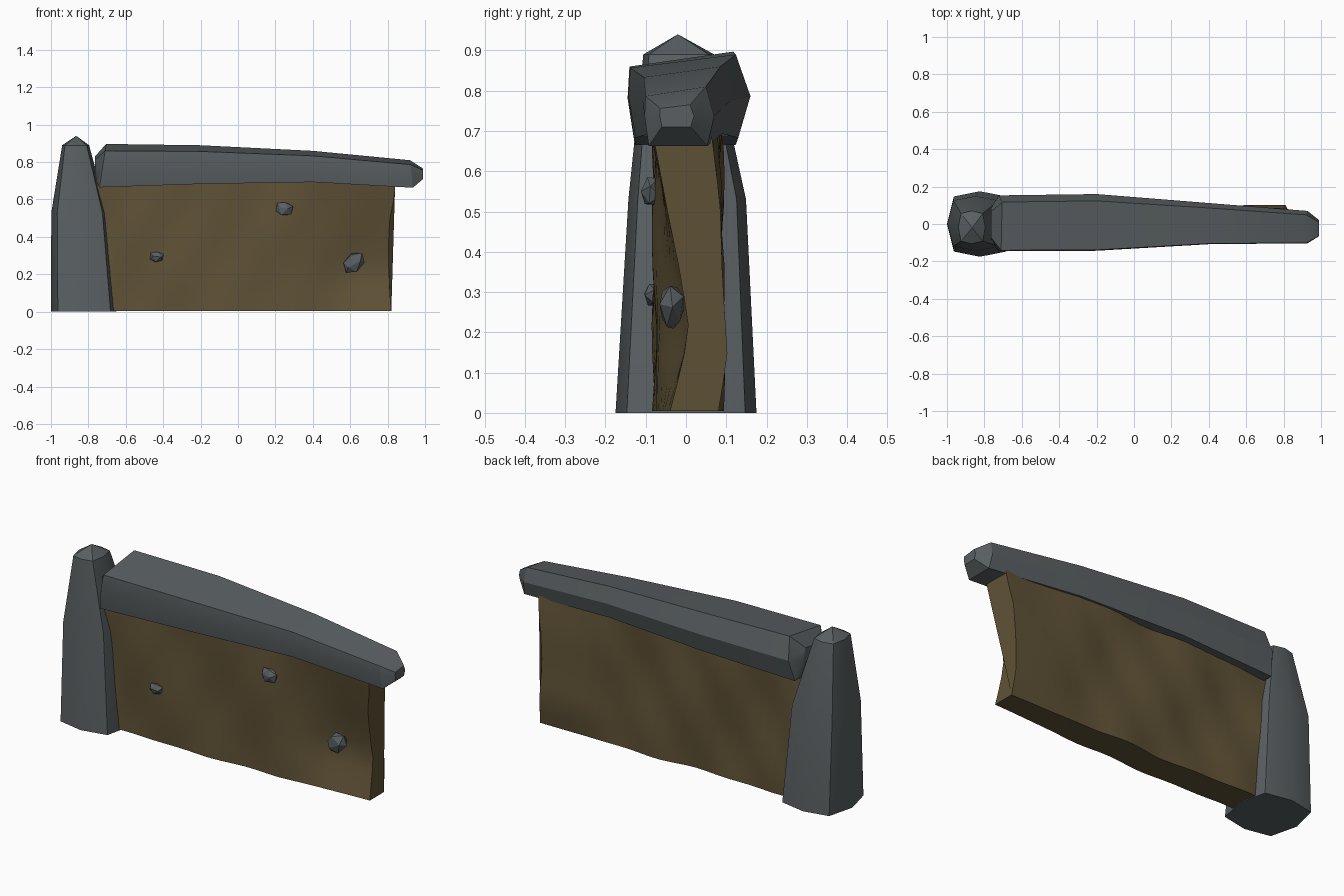
import bpy, bmesh, math, random
from mathutils import Vector, Euler

if "Cube" in bpy.data.objects:
    bpy.data.objects.remove(bpy.data.objects["Cube"])

random.seed(4)


def material(name, rgb):
    m = bpy.data.materials.new(name)
    m.diffuse_color = (*rgb, 1)
    m.use_nodes = True
    m.node_tree.nodes["Principled BSDF"].inputs["Base Color"].default_value = m.diffuse_color
    return m


stone = material("grey stone", (0.100, 0.114, 0.120))
earth = material("brown earth", (0.116, 0.084, 0.037))


def finish(name, bm, mat, angle=None):
    bmesh.ops.recalc_face_normals(bm, faces=bm.faces)
    me = bpy.data.meshes.new(name)
    bm.to_mesh(me)
    bm.free()
    ob = bpy.data.objects.new(name, me)
    bpy.context.collection.objects.link(ob)
    me.materials.append(mat)
    if angle:
        bpy.ops.object.select_all(action='DESELECT')
        ob.select_set(True)
        bpy.context.view_layer.objects.active = ob
        bpy.ops.object.shade_smooth_by_angle(angle=math.radians(angle))
    return ob


def loft(rings, tip=None):
    """Skin a list of closed rings; cap the start, cap or point the end."""
    bm = bmesh.new()
    vs = [[bm.verts.new(p) for p in r] for r in rings]
    n = len(rings[0])
    for a, b in zip(vs, vs[1:]):
        for i in range(n):
            j = (i + 1) % n
            bm.faces.new((a[i], a[j], b[j], b[i]))
    bm.faces.new(vs[0])
    if tip:
        t = bm.verts.new(tip)
        for i in range(n):
            bm.faces.new((vs[-1][i], vs[-1][(i + 1) % n], t))
    else:
        bm.faces.new(vs[-1])
    return bm


def lerp_table(table, t):
    for (a, u), (b, v) in zip(table, table[1:]):
        if t <= b:
            return u + (v - u) * (t - a) / (b - a)
    return table[-1][1]


# Standing stone post: squarish octagon, tapering to a blunt point
OCT = [(-1, 0), (-.79, -.84), (0, -1), (.82, -.84), (1, 0), (.82, .84), (0, 1), (-.79, .84)]
rings = []
for z, cx, cy, hx, hy in [(0, -.825, 0, .175, .175), (.53, -.848, .003, .150, .146),
                          (.89, -.868, -.018, .072, .088)]:
    rings.append([(cx + hx * x, cy + hy * y, z) for x, y in OCT])
finish("post_stone", loft(rings, (-.865, -.02, .94)), stone, 30)

# Long capping stone: six-sided section that narrows to the right
HEX = [(-.88, 0), (-1, .5), (-.97, .84), (.76, 1), (1, .5), (.8, 0)]
rings = []
for x, y0, y1, z0, z1, shear in [(-.765, -.075, .085, .71, .83, 0),
                                 (-.74, -.145, .153, .665, .897, .035),
                                 (-.2, -.143, .16, .683, .89, 0),
                                 (.4, -.108, .112, .693, .86, 0),
                                 (.935, -.103, .07, .663, .81, -.015),
                                 (.99, -.065, .02, .71, .765, 0)]:
    c, h = (y0 + y1) / 2, (y1 - y0) / 2
    rings.append([(x + shear * t, c + h * s, z0 + (z1 - z0) * t) for s, t in HEX])
finish("capping_stone", loft(rings), stone, 30)

# Earth wall: a wavy slab whose right end sways with height
FRONT_END = [(0, -.045), (.2, .008), (.33, -.01), (.5, -.045), (.72, -.088)]
BACK_END = [(0, .08), (.14, .103), (.35, .09), (.52, .085), (.72, .06)]
EDGE = [(0, .82), (.1, .812), (.33, .802), (.5, .812), (.62, .838), (.72, .842)]
NX, NZ = 24, 10


def wall_point(i, k, back):
    z = .005 + .71 * k / NZ
    x = -.78 + (lerp_table(EDGE, z) + .78) * i / NX
    t = min(max((x - .2) / .5, 0), 1)
    t = t * t * (3 - 2 * t)
    ripple = .009 * math.sin(9 * x + 7 * z) + .006 * math.sin(17 * x - 11 * z)
    if back:
        y = (1 - t) * (.082 + ripple) + t * lerp_table(BACK_END, z)
    else:
        y = (1 - t) * (-.075 + .7 * ripple) + t * (lerp_table(FRONT_END, z) + .3 * ripple)
    return Vector((x, y, z))


rings = []
for i in range(NX + 1):
    front = [wall_point(i, k, False) for k in range(NZ + 1)]
    rear = [wall_point(i, k, True) for k in range(NZ, -1, -1)]
    rings.append(front + rear)
finish("earth_wall", loft(rings), earth, 40)

# Pebbles set in the front of the wall
for n, (pos, size, tilt) in enumerate([((-.435, -.08, .293), (.042, .026, .034), 0),
                                       ((.247, -.085, .55), (.052, .028, .042), .1),
                                       ((.62, -.035, .262), (.072, .034, .054), -.7)]):
    bm = bmesh.new()
    bmesh.ops.create_icosphere(bm, subdivisions=1, radius=1)
    rot = Euler((0, tilt, 0)).to_matrix()
    spin = Euler((.5 + n, .8 * n, .3)).to_matrix()
    for v in bm.verts:
        p = spin @ v.co * random.uniform(.88, 1.06)
        v.co = rot @ Vector([a * b for a, b in zip(p, size)]) + Vector(pos)
    finish("pebble_%d" % (n + 1), bm, stone)
